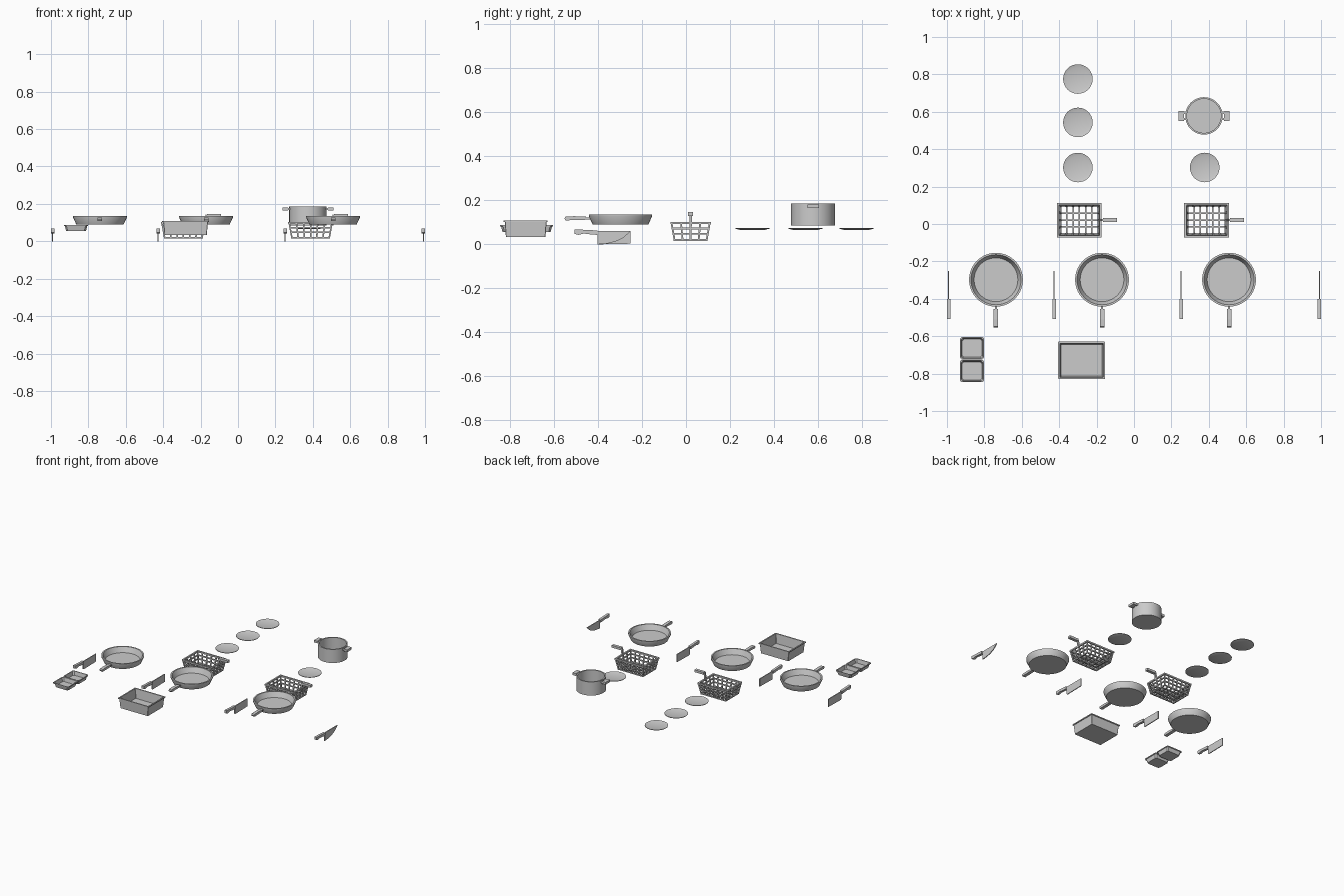
import bpy, bmesh
from math import sin, cos, pi
from mathutils import Vector

if "Cube" in bpy.data.objects:
    bpy.data.objects.remove(bpy.data.objects["Cube"])


def finish(name, bm, smooth=False):
    bmesh.ops.recalc_face_normals(bm, faces=bm.faces)
    me = bpy.data.meshes.new(name)
    bm.to_mesh(me)
    bm.free()
    ob = bpy.data.objects.new(name, me)
    bpy.context.collection.objects.link(ob)
    if smooth:
        bpy.ops.object.select_all(action='DESELECT')
        ob.select_set(True)
        bpy.context.view_layer.objects.active = ob
        bpy.ops.object.shade_smooth_by_angle()
    return ob


def skin(bm, rings):
    """Bridge equal-length point rings and cap both ends."""
    vs = [[bm.verts.new(p) for p in r] for r in rings]
    n = len(vs[0])
    for a, b in zip(vs, vs[1:]):
        for i in range(n):
            j = (i + 1) % n
            bm.faces.new((a[i], a[j], b[j], b[i]))
    bm.faces.new(vs[0][::-1])
    bm.faces.new(vs[-1])


def lathe(bm, cx, cy, profile, seg=40):
    skin(bm, [[(cx + r * cos(2 * pi * i / seg), cy + r * sin(2 * pi * i / seg), z)
               for i in range(seg)] for r, z in profile])


def tray(bm, cx, cy, steps, c):
    """Rectangular dish from (half x, half y, z) steps with cut corners c."""
    rings = []
    for hx, hy, z in steps:
        pts = [(hx, hy - c), (hx - c, hy), (c - hx, hy), (-hx, hy - c),
               (-hx, c - hy), (c - hx, -hy), (hx - c, -hy), (hx, c - hy)]
        rings.append([(cx + x, cy + y, z) for x, y in pts])
    skin(bm, rings)


def box(bm, x0, x1, y0, y1, z0, z1):
    skin(bm, [[(x0, y0, z), (x1, y0, z), (x1, y1, z), (x0, y1, z)] for z in (z0, z1)])


def strut(bm, a, b, t=0.004):
    """Square bar between two points, half thickness t."""
    a, b = Vector(a), Vector(b)
    d = (b - a).normalized()
    u = d.cross(Vector((0, 0, 1)) if abs(d.z) < 0.8 else Vector((1, 0, 0))).normalized() * t
    v = d.cross(u).normalized() * t
    skin(bm, [[p + u + v, p - u + v, p - u - v, p + u - v] for p in (a - d * t, b + d * t)])


def plate_yz(bm, x, half, pts):
    """Extrude a y,z outline sideways about x."""
    skin(bm, [[(x + s, y, z) for y, z in pts] for s in (-half, half)])


# frying pans
for x in (-0.738, -0.171, 0.508):
    y = -0.298
    bm = bmesh.new()
    lathe(bm, x, y, [(0.127, 0.091), (0.144, 0.128), (0.144, 0.136), (0.134, 0.136),
                     (0.117, 0.098)])
    finish("frying_pan", bm, True)
    bm = bmesh.new()
    box(bm, x - 0.006, x + 0.006, -0.46, y - 0.136, 0.112, 0.122)
    plate_yz(bm, x, 0.012, [(-0.548, 0.109), (-0.455, 0.112), (-0.455, 0.126),
                            (-0.51, 0.128), (-0.548, 0.126), (-0.553, 0.118)])
    finish("frying_pan_handle", bm)

# plates
for x, y in ((-0.3, 0.775), (-0.3, 0.543), (-0.3, 0.302), (0.378, 0.302)):
    bm = bmesh.new()
    lathe(bm, x, y, [(0.055, 0.065), (0.079, 0.072), (0.079, 0.075), (0.06, 0.069)], 32)
    finish("plate", bm, True)

# cooking pot with two side handles
px, py = 0.374, 0.578
bm = bmesh.new()
lathe(bm, px, py, [(0.1, 0.085), (0.1, 0.186), (0.091, 0.186), (0.091, 0.094)])
finish("cooking_pot", bm, True)
for s in (-1, 1):
    bm = bmesh.new()
    xs = sorted((px + s * 0.108, px + s * 0.136))
    box(bm, *xs, py - 0.026, py + 0.026, 0.165, 0.182)
    for k in (-1, 1):
        xs = sorted((px + s * 0.094, px + s * 0.112))
        yc = py + k * 0.017
        box(bm, *xs, yc - 0.006, yc + 0.006, 0.168, 0.179)
    finish("pot_handle", bm)

# fryer baskets
for cx in (-0.292, 0.388):
    cy = 0.021
    lo, hi = (0.100, 0.073, 0.02), (0.114, 0.087, 0.097)
    bm = bmesh.new()

    def at(u, v, t):
        hx, hy, z = (a + (b - a) * t for a, b in zip(lo, hi))
        return (cx + u * hx, cy + v * hy, z)

    corners = [(-1, -1), (1, -1), (1, 1), (-1, 1)]
    for t in (0, 0.36, 0.68, 1):
        for i in range(4):
            strut(bm, at(*corners[i], t), at(*corners[(i + 1) % 4], t),
                  0.0055 if t == 1 else 0.004)
    for i in range(7):
        u = -1 + i / 3
        for v in (-1, 1):
            strut(bm, at(u, v, 0), at(u, v, 1))
        if abs(u) < 0.99:
            strut(bm, at(u, -1, 0), at(u, 1, 0))
    for i in range(1, 4):
        v = -1 + i / 2
        for u in (-1, 1):
            strut(bm, at(u, v, 0), at(u, v, 1))
        strut(bm, at(-1, v, 0), at(1, v, 0))
    finish("fryer_basket", bm)
    bm = bmesh.new()
    strut(bm, (cx + 0.116, cy, 0.09), (cx + 0.123, cy, 0.136), 0.006)
    box(bm, cx + 0.125, cx + 0.2, cy - 0.011, cy + 0.011, 0.129, 0.146)
    finish("basket_handle", bm)

# knives: three cleavers and one chef knife
CLEAVER = [(-0.402, 0.004), (-0.395, 0.0), (-0.252, 0.003), (-0.252, 0.06), (-0.402, 0.06)]
CHEF = [(-0.402, 0.0), (-0.36, 0.003), (-0.32, 0.013), (-0.285, 0.029), (-0.252, 0.06),
        (-0.402, 0.06)]
for x, outline in ((-0.991, CLEAVER), (-0.427, CLEAVER), (0.252, CLEAVER), (0.991, CHEF)):
    bm = bmesh.new()
    plate_yz(bm, x, 0.003, outline)
    finish("knife_blade", bm)
    bm = bmesh.new()
    plate_yz(bm, x, 0.009, [(-0.507, 0.048), (-0.49, 0.043), (-0.465, 0.049), (-0.43, 0.045),
                            (-0.402, 0.043), (-0.402, 0.063), (-0.46, 0.066),
                            (-0.507, 0.068)])
    finish("knife_handle", bm)

# deep roasting tray with a lip
bm = bmesh.new()
tray(bm, -0.28, -0.729, [(0.113, 0.09, 0.033), (0.119, 0.095, 0.102), (0.125, 0.1, 0.102),
                         (0.125, 0.1, 0.109), (0.116, 0.091, 0.109), (0.109, 0.084, 0.04)], 0.002)
finish("roasting_tray", bm)

# pair of small shallow trays
for y in (-0.664, -0.786):
    bm = bmesh.new()
    tray(bm, -0.866, y, [(0.053, 0.048, 0.055), (0.060, 0.055, 0.082), (0.065, 0.06, 0.082),
                         (0.065, 0.06, 0.088), (0.059, 0.054, 0.088), (0.053, 0.048, 0.06)],
         0.009)
    finish("small_tray", bm)
